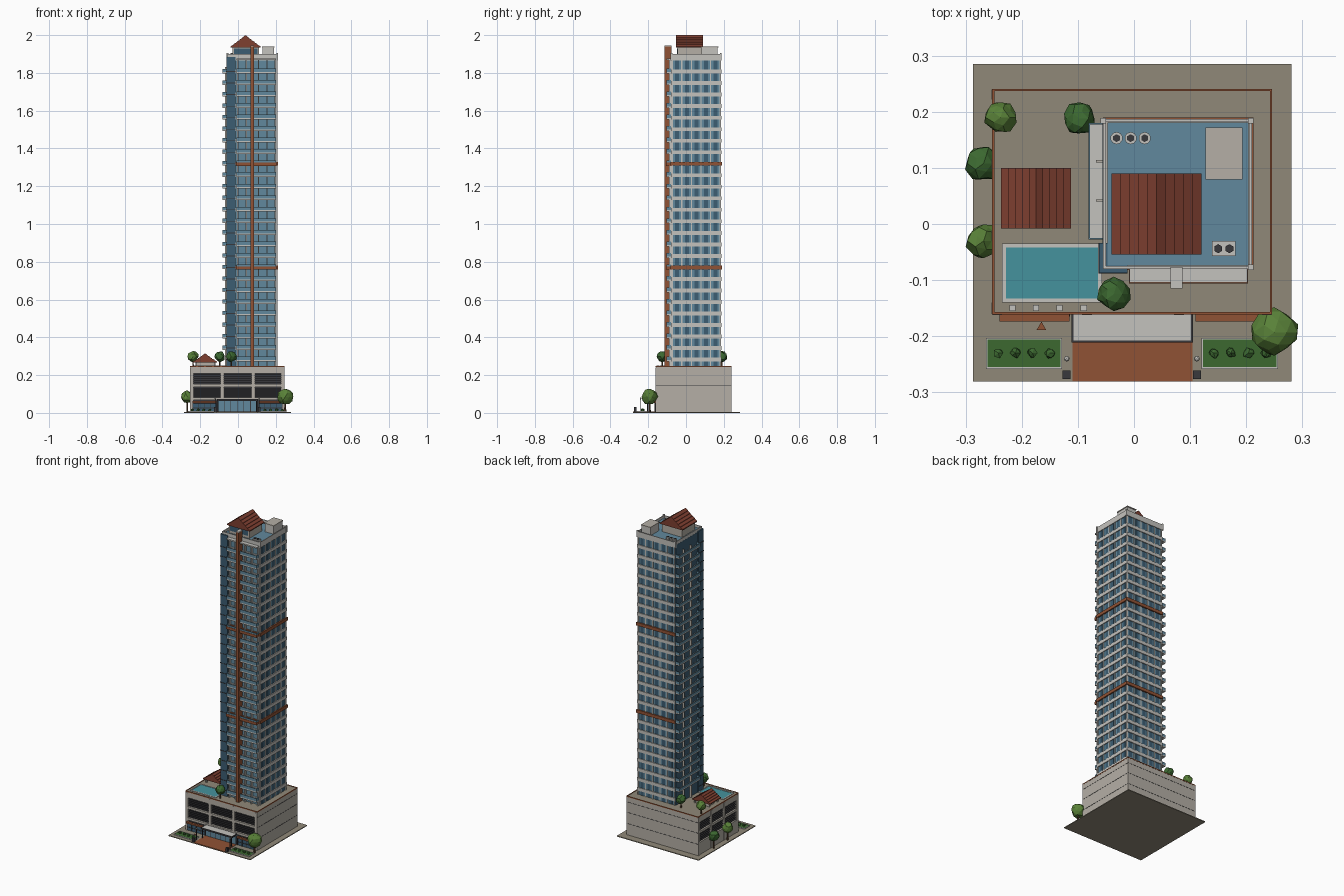
import bpy, bmesh, math, random
from mathutils import Matrix, Vector

if "Cube" in bpy.data.objects:
    bpy.data.objects.remove(bpy.data.objects["Cube"])
random.seed(4)

def mat(name, r, g, b):
    m = bpy.data.materials.new(name)
    m.diffuse_color = (r, g, b, 1)
    m.use_nodes = True
    m.node_tree.nodes["Principled BSDF"].inputs["Base Color"].default_value = m.diffuse_color
    return m

CONC = mat("concrete", .46, .43, .38)
PALE = mat("pale_concrete", .55, .54, .51)
PAVE = mat("paving", .28, .25, .19)
TERRA = mat("terracotta", .28, .085, .035)
TILE = mat("roof_tile", .21, .05, .03)
GLASS = mat("glass", .12, .25, .34)
DEEP = mat("deep_glass", .045, .11, .17)
DARK = mat("dark_metal", .04, .04, .045)
WATER = mat("water", .06, .29, .34)
LEAF = mat("leaf", .045, .14, .03)
LIME = mat("light_leaf", .1, .22, .04)
BARK = mat("bark", .1, .05, .025)

def finish(name, bm, m):
    me = bpy.data.meshes.new(name)
    bm.to_mesh(me)
    bm.free()
    ob = bpy.data.objects.new(name, me)
    me.materials.append(m)
    bpy.context.collection.objects.link(ob)
    return ob

def boxes(name, m, *items):
    """One object from boxes given as (x0, x1, y0, y1, z0, z1)."""
    bm = bmesh.new()
    for x0, x1, y0, y1, z0, z1 in items:
        M = Matrix.Translation(((x0+x1)/2, (y0+y1)/2, (z0+z1)/2)) @ Matrix.Diagonal((x1-x0, y1-y0, z1-z0, 1))
        bmesh.ops.create_cube(bm, size=1, matrix=M)
    return finish(name, bm, m)

def cyl(name, m, x, y, z0, z1, r, r2=None, n=8):
    bm = bmesh.new()
    bmesh.ops.create_cone(bm, cap_ends=True, segments=n, radius1=r, radius2=r if r2 is None else r2,
                          depth=z1-z0, matrix=Matrix.Translation((x, y, (z0+z1)/2)))
    return finish(name, bm, m)

def blob(name, m, x, y, z, r, jitter=.15, sub=2):
    bm = bmesh.new()
    bmesh.ops.create_icosphere(bm, subdivisions=sub, radius=r)
    for v in bm.verts:
        v.co = v.co * random.uniform(1-jitter, 1+jitter*.6) + Vector((x, y, z))
    return finish(name, bm, m)

def tree(x, y, z0, z, r, m):
    cyl("tree_trunk", BARK, x, y, z0, z, r*.16, r*.1, 6)
    blob("tree_crown", m, x, y, z, r)

def gable(name, x0, x1, y0, y1, z0, z1, steps=5, lip=.003):
    """Gable roof, ridge along y, with stepped tile courses."""
    cx, right = (x0+x1)/2, []
    for i in range(steps):
        for t, up in ((i/steps, lip), ((i+1)/steps, 0)):
            right.append((x1+(cx-x1)*t, z0+(z1-lip-z0)*t+up))
    right[-1] = (cx, z1)
    prof = [(x1, z0-.003)] + right + [(2*cx-x, z) for x, z in reversed(right[:-1])] + [(x0, z0-.003)]
    bm = bmesh.new()
    f = bm.faces.new([bm.verts.new((x, y0, z)) for x, z in prof])
    ext = bmesh.ops.extrude_face_region(bm, geom=[f])["geom"]
    bmesh.ops.translate(bm, vec=(0, y1-y0, 0), verts=[g for g in ext if isinstance(g, bmesh.types.BMVert)])
    bmesh.ops.recalc_face_normals(bm, faces=bm.faces)
    return finish(name, bm, TILE)

def ring(x0, x1, y0, y1, z0, z1, t):
    """Four boxes forming a rectangular frame of wall thickness t."""
    return [(x0, x1, y0, y0+t, z0, z1), (x0, x1, y1-t, y1, z0, z1),
            (x0, x0+t, y0+t, y1-t, z0, z1), (x1-t, x1, y0+t, y1-t, z0, z1)]

# ---- site
boxes("site_slab", PAVE, (-.287, .281, -.281, .285, 0, .005))
boxes("driveway", TERRA, (-.11, .104, -.281, -.16, .004, .007))
for x0, x1 in ((-.262, -.13), (.122, .255)):
    boxes("planter_curb", PALE, *ring(x0-.002, x1+.002, -.258, -.203, .004, .01, .003))
    boxes("lawn", LEAF, (x0, x1, -.256, -.205, .004, .009))
    for i in range(4):
        blob("shrub", LEAF, x0+.02+i*(x1-x0-.04)/3, -.23, .014, .01, .3, 1)
for x in (-.12, .112):
    boxes("gate_post", DARK, (x-.007, x+.007, -.276, -.261, .004, .03))
    cyl("lamp_post", DARK, x, -.24, .004, .075, .002)
    blob("lamp_head", PALE, x, -.24, .076, .005, 0)
cyl("path_marker", TERRA, -.165, -.184, .004, .008, .01, n=3)

# ---- podium: solid core, front and left walls with louvred bays
PX0, PX1, PY0, PY1, PT = -.252, .245, -.16, .24, .245
boxes("podium_core", CONC, (PX0+.014, PX1, PY0+.014, PY1, .004, PT))
boxes("podium_recess", DARK, (PX0+.012, PX1-.01, PY0+.012, PY1-.01, .006, PT-.02))
rows = [(.082, .138), (.152, .208)]
levels = [(.068, .082), (.138, .152), (.208, PT)]
xb = [(-.235, -.093), (-.075, .071), (.089, .228)]
yb = [(-.14, -.03), (-.012, .098), (.116, .222)]
boxes("front_spandrels", CONC, *[(PX0, PX1, PY0, PY0+.016, a, b) for a, b in levels])
boxes("left_spandrels", CONC, *[(PX0, PX0+.016, PY0+.016, PY1, a, b) for a, b in levels])
boxes("front_piers", CONC, *[(a, b, PY0-.002, PY0+.016, .004, PT-.005) for a, b in
      ((PX0, -.235), (-.093, -.075), (.071, .089), (.228, PX1))])
boxes("left_piers", CONC, *[(PX0-.002, PX0+.016, a, b, .004, PT-.005) for a, b in
      ((PY0, -.14), (-.03, -.012), (.098, .116), (.222, PY1))])
boxes("left_ground_wall", CONC, (PX0, PX0+.016, PY0, PY1, .004, .07))
louvres = []
for z0, z1 in rows:
    for k in range(5):
        z = z0+.006+k*.0105
        louvres += [(a, b, PY0+.003, PY0+.013, z, z+.003) for a, b in xb]
        louvres += [(PX0+.003, PX0+.013, a, b, z, z+.003) for a, b in yb]
boxes("louvres", DARK, *louvres)
boxes("wall_joints", DARK, *[b for z in (.075, .145, .21) for b in
      ((PX1-.001, PX1+.001, PY0+.002, PY1, z, z+.002), (PX0+.002, PX1, PY1-.001, PY1+.001, z, z+.002))])
boxes("terrace_edge", TERRA, *ring(PX0-.001, PX1+.001, PY0-.001, PY1+.001, PT-.002, PT+.004, .004))
boxes("terrace_floor", PAVE, (PX0+.003, PX1-.003, PY0+.003, PY1-.003, PT-.002, PT+.001))

# ---- ground floor front: shops, lobby, canopy
for x0, x1 in ((-.24, -.115), (.11, .235)):
    boxes("shop_glass", DEEP, (x0, x1, PY0-.003, PY0+.012, .006, .05))
    boxes("shop_awning", TERRA, (x0, x1, PY0-.014, PY0, .052, .062))
    boxes("shop_mullions", DARK, *[(x0+i*.0307, x0+i*.0307+.003, PY0-.005, PY0, .006, .052) for i in range(5)],
          (x0, x1, PY0-.005, PY0, .024, .028))
boxes("lobby_glass", GLASS, (-.108, .102, PY0-.006, PY0+.012, .006, .066))
boxes("lobby_mullions", DARK, *[(-.108+i*.0345, -.105+i*.0345, PY0-.008, PY0, .006, .066) for i in range(7)])
boxes("canopy", PALE, (-.11, .104, -.208, -.16, .066, .073))
boxes("canopy_trim", DARK, *ring(-.111, .105, -.211, -.158, .064, .074, .003))
boxes("canopy_posts", DARK, *[(x, x+.004, -.206, -.202, .006, .067) for x in (-.106, .096)])

# ---- terrace: pool, loungers, pavilion
boxes("pool_rim", PALE, *ring(-.235, -.057, -.14, -.035, PT, PT+.005, .007))
boxes("pool_water", WATER, (-.228, -.064, -.133, -.042, PT, PT+.003))
boxes("sun_loungers", PALE, *[(x, x+.011, -.155, -.144, PT, PT+.006) for x in (-.222, -.18, -.138, -.095)])
boxes("pavilion_posts", CONC, *[(x, x+.007, y, y+.007, PT, .275) for x in (-.225, -.127) for y in (0, .083)])
boxes("pavilion_room", CONC, (-.218, -.13, .03, .088, PT, .27))
gable("pavilion_roof", -.237, -.112, -.008, .1, .27, .315)

# ---- tower: glass core, floor bands, piers
TX0, TX1, TY0, TY1 = -.055, .21, -.08, .187
P, Z0 = .061, .77
floors = [Z0+k*P for k in range(-8, 18)]
boxes("tower_glass", GLASS, (TX0+.008, TX1-.006, TY0+.006, TY1-.006, PT, 1.885))
plain = [z for z in floors if abs(z-Z0) > .01 and abs(z-Z0-9*P) > .01]
accent = [Z0, Z0+9*P]
def band(z):
    return (TX0+.002, TX1, TY0, TY1, z-.01, z+.01)
boxes("floor_bands", PALE, *[band(z) for z in plain])
boxes("accent_bands", TERRA, *[(TX0, TX1+.003, TY0-.002, TY1+.003, z-.01, z+.01) for z in accent])
piers, mull = [], []
for i in range(6):
    y = TY0+.004+i*(TY1-TY0-.014)/5
    x = TX0+.004+i*(TX1-TX0-.014)/5
    piers += [(TX1-.01, TX1-.002, y, y+.006, PT, 1.88), (x, x+.006, TY1-.01, TY1-.002, PT, 1.88)]
    if i < 5:
        mull += [(TX1-.01, TX1-.0045, y+.019, y+.04, PT, 1.88), (x+.019, x+.04, TY1-.01, TY1-.0045, PT, 1.88)]
boxes("window_piers", PALE, *piers)
boxes("window_panes", DEEP, *mull)
boxes("corner_columns", PALE, *[(x-.005, x+.005, y-.005, y+.005, 1.865, 1.905)
      for x, y in ((TX0, TY1-.003), (TX1-.002, TY1-.003), (TX1-.002, TY0+.003))])

# ---- glass corner bay with fine floor lines
boxes("corner_bay", DEEP, (-.062, -.012, -.087, -.034, PT, 1.885))
boxes("corner_bay_lines", DARK, *[(-.0635, -.012, -.0885, -.034, z-.002, z+.002) for z in floors])

# ---- left balconies
lf = floors[1:]
boxes("left_wall", DEEP, (-.056, -.045, -.034, TY1-.006, PT, 1.88))
boxes("left_balcony_slabs", PALE, *[(-.081, -.05, -.028, .18, z-.009, z-.002) for z in lf])
boxes("left_balcony_rails", GLASS, *[b for z in lf for b in
      ((-.081, -.078, -.028, .18, z-.002, z+.014), (-.078, -.055, -.028, -.025, z-.002, z+.014),
       (-.078, -.055, .177, .18, z-.002, z+.014))])
boxes("left_dividers", CONC, *[(-.068, -.05, y, y+.004, PT, 1.83) for y in (.04, .11)])

# ---- front balconies and terracotta fin
boxes("front_balcony_slabs", PALE, *[(-.008, .202, -.104, -.075, z-.01, z-.002) for z in plain + [1.878]])
boxes("front_accent_slabs", TERRA, *[(-.009, .203, -.106, -.075, z-.011, z+.006) for z in accent])
boxes("front_balcony_rails", GLASS, *[b for z in floors for b in
      ((-.008, .202, -.104, -.1015, z-.002, z+.016), (-.008, -.005, -.1015, -.08, z-.002, z+.016),
       (.199, .202, -.1015, -.08, z-.002, z+.016))])
boxes("front_piers_tower", PALE, *[(x, x+.007, -.09, -.07, PT, 1.875) for x in (-.004, .04, .105, .15, .194)])
boxes("front_fin", TERRA, (.066, .085, -.114, -.078, PT, 1.943))
boxes("fin_cap", PALE, (.065, .086, -.115, -.077, 1.94, 1.946))

# ---- roof
boxes("roof_deck", CONC, (TX0+.003, TX1-.003, TY0+.003, TY1-.003, 1.868, 1.882))
boxes("parapet", PALE, *ring(TX0, TX1, TY0, TY1, 1.865, 1.9, .005))
boxes("penthouse", CONC, (-.03, .11, -.045, .082, 1.88, 1.94))
boxes("penthouse_glass", DEEP, (-.022, .102, -.047, -.04, 1.9, 1.93))
gable("penthouse_roof", -.04, .12, -.054, .09, 1.937, 2.0)
boxes("lift_house", PALE, (.13, .19, .082, .168, 1.88, 1.937))
boxes("lift_house_top", CONC, (.127, .193, .079, .172, 1.934, 1.94))
for x in (-.031, -.006, .019):
    cyl("cooling_unit", PALE, x, .153, 1.88, 1.903, .011, n=10)
    cyl("cooling_fan", DARK, x, .153, 1.9, 1.905, .007, n=6)
boxes("vent_base", PALE, (.139, .181, -.057, -.03, 1.88, 1.896))
for x in (.15, .17):
    cyl("vent_fan", DARK, x, -.044, 1.895, 1.9, .008, n=6)

# ---- trees on terrace and ground
for x, y, m in ((-.238, .19, LIME), (-.097, .188, LEAF), (-.036, -.125, LEAF)):
    tree(x, y, PT, .298, .029, m)
for x, y, r, m in ((-.268, .108, .032, LEAF), (-.268, -.03, .032, LIME), (.25, -.193, .042, LIME)):
    tree(x, y, .004, .085, r, m)
